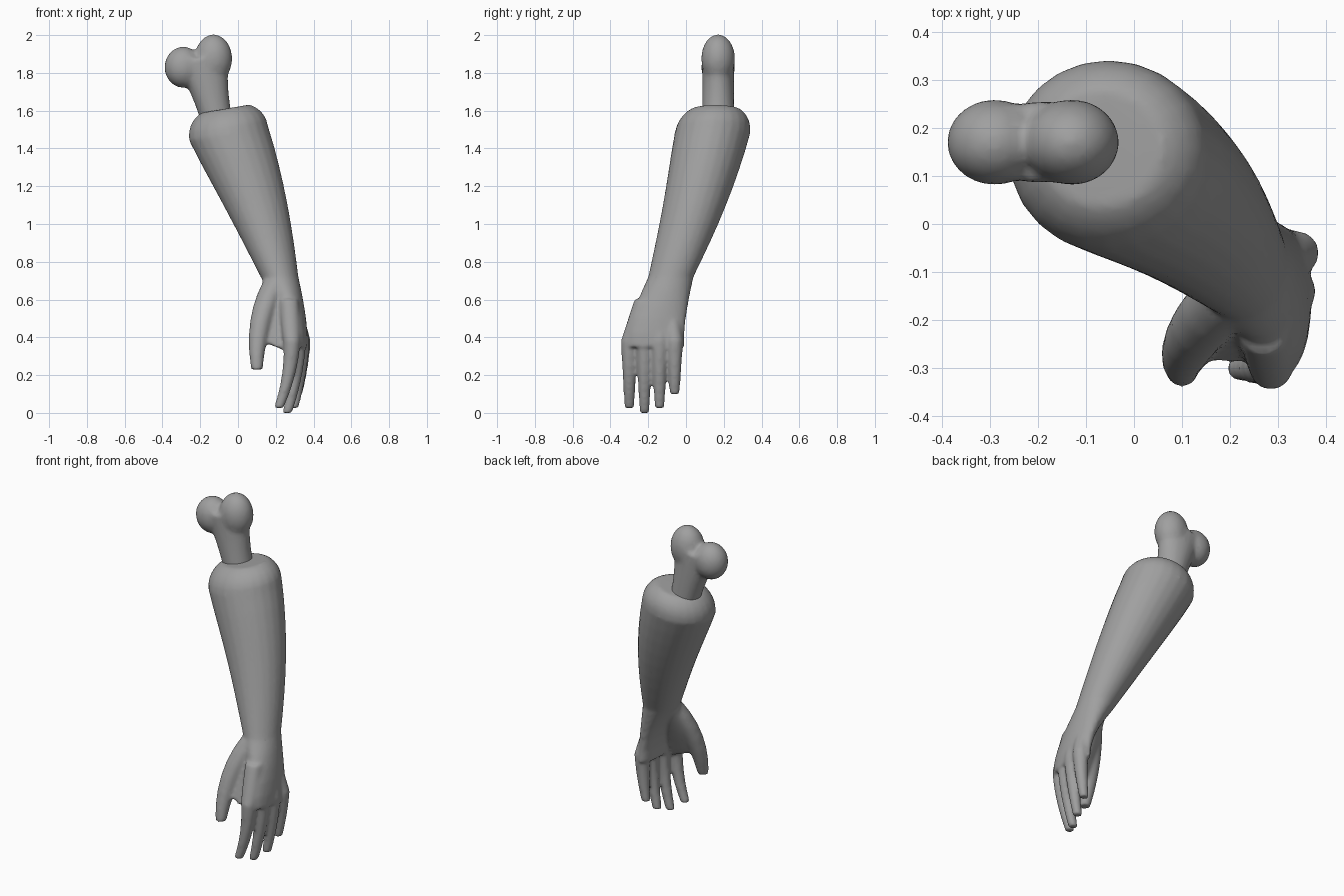
import bpy, bmesh, math
from mathutils import Vector, Matrix

cube = bpy.data.objects.get("Cube")
if cube:
    bpy.data.objects.remove(cube)

SHADE = 0.35
grey = bpy.data.materials.new("plain_grey")
grey.use_nodes = True
grey.diffuse_color = (SHADE, SHADE, SHADE, 1)
grey.node_tree.nodes["Principled BSDF"].inputs["Base Color"].default_value = grey.diffuse_color


def mix(start, end, t):
    return start + (end - start) * t


def steps(count):
    """Even fractions from zero to one."""
    return [i / count for i in range(count + 1)]


def loft(bm, rings, sides=24):
    """Closed tube through ellipses given as centre, width, depth and tilt."""
    loops = []
    for centre, width, depth, tilt in rings:
        loop = []
        for i in range(sides):
            angle = math.tau * i / sides
            across = width * math.cos(angle)
            offset = Vector((across, depth * math.sin(angle), tilt * across))
            loop.append(bm.verts.new(centre + offset))
        loops.append(loop)
    for lower, upper in zip(loops, loops[1:]):
        for i in range(sides):
            j = (i + 1) % sides
            bm.faces.new((lower[i], lower[j], upper[j], upper[i]))
    bm.faces.new(reversed(loops[0]))
    bm.faces.new(loops[-1])


def ellipsoid(bm, centre, radii):
    matrix = Matrix.Translation(centre) @ Matrix.Diagonal(radii).to_4x4()
    bmesh.ops.create_icosphere(bm, subdivisions=3, radius=1, matrix=matrix)


def blend(name, bm, voxel, relax):
    """Fuse the overlapping solids into one smooth skin."""
    bmesh.ops.recalc_face_normals(bm, faces=bm.faces)
    mesh = bpy.data.meshes.new(name)
    bm.to_mesh(mesh)
    bm.free()
    mesh.materials.append(grey)
    obj = bpy.data.objects.new(name, mesh)
    bpy.context.collection.objects.link(obj)
    fuse = obj.modifiers.new("fuse", 'REMESH')
    fuse.mode = 'VOXEL'
    fuse.voxel_size = voxel
    fuse.use_smooth_shade = True
    soften = obj.modifiers.new("soften", 'SMOOTH')
    soften.iterations = relax
    thin = obj.modifiers.new("thin", 'DECIMATE')
    thin.ratio = 0.4


elbow = Vector((-0.05, 0.14, 1.48))
wrist = Vector((0.22, -0.08, 0.72))
knuckles = Vector((0.32, -0.16, 0.35))
arm = bmesh.new()
rings = []

# Rounded, tilted end of the forearm
for t in steps(4):
    angle = math.radians(mix(30, 75, t))
    swell = math.sin(angle) ** 0.7
    rise = Vector((-0.02, 0.02, 0.15)) * math.cos(angle)
    rings.append((elbow + rise, 0.21 * swell, 0.2 * swell, 0.17))

# Forearm tapering to the wrist, slightly bowed
for t in steps(8):
    taper = t ** 1.3
    bow = Vector((0.01, 0.015, 0)) * math.sin(math.pi * t)
    rings.append((elbow.lerp(wrist, t) + bow, mix(0.21, 0.1, taper),
                  mix(0.2, 0.12, taper), mix(0.17, 0, t)))

# Palm flattening towards the knuckles
for t in steps(5)[1:]:
    ease = math.sin(t * math.pi / 2)
    centre = wrist.lerp(knuckles, ease)
    centre.z = mix(wrist.z, knuckles.z, t)
    rings.append((centre, mix(0.1, 0.05, ease), mix(0.12, 0.15, ease), 0))
loft(arm, rings)

# Four curled fingers, fanned from inside the palm
palm = wrist.lerp(knuckles, 0.5)
for finger in range(4):
    root = Vector((0.34 - 0.055 * (1 - finger / 3) ** 2, -0.3 + 0.08 * finger, 0.38))
    heel = Vector((palm.x, mix(palm.y, root.y, 0.6), 0.6))
    tip_z = 0.025 * (finger - 1) ** 2
    curl = 0.07 - 0.015 * finger
    rings = [(heel.lerp(root, t), 0.05, 0.045, 0) for t in steps(3)[:-1]]
    for t in steps(6):
        radius = mix(0.045, 0.026, t)
        centre = Vector((root.x - curl * t * t, root.y, mix(root.z, tip_z, t)))
        rings.append((centre, radius, radius, 0))
    loft(arm, rings)

# Thumb bowing outwards
base = Vector((0.2, -0.14, 0.7))
bend = Vector((0.09, -0.25, 0.5))
tip = Vector((0.1, -0.31, 0.23))
rings = []
for t in steps(6):
    radius = mix(0.065, 0.031, t * t)
    rings.append((base.lerp(bend, t).lerp(bend.lerp(tip, t), t), radius, radius, 0))
loft(arm, rings)

# Web of skin joining the thumb to the palm
top = Vector((0.21, -0.12, 0.7))
edge = Vector((0.2, -0.26, 0.35))
loft(arm, [(top.lerp(edge, t), mix(0.08, 0.1, t), mix(0.08, 0.03, t), -0.4 * t) for t in steps(5)])
blend("forearm_and_hand", arm, 0.01, 8)

# Bone shaft flaring into two rounded knobs
bone = bmesh.new()
foot = Vector((-0.1, 0.17, 1.5))
fork = Vector((-0.2, 0.17, 1.88))
loft(bone, [(foot.lerp(fork, t), mix(0.085, 0.15, t * t), 0.084, 0) for t in steps(6)])
ellipsoid(bone, (-0.29, 0.17, 1.83), (0.1, 0.09, 0.11))
ellipsoid(bone, (-0.13, 0.17, 1.875), (0.1, 0.09, 0.13))
blend("bone", bone, 0.011, 10)
